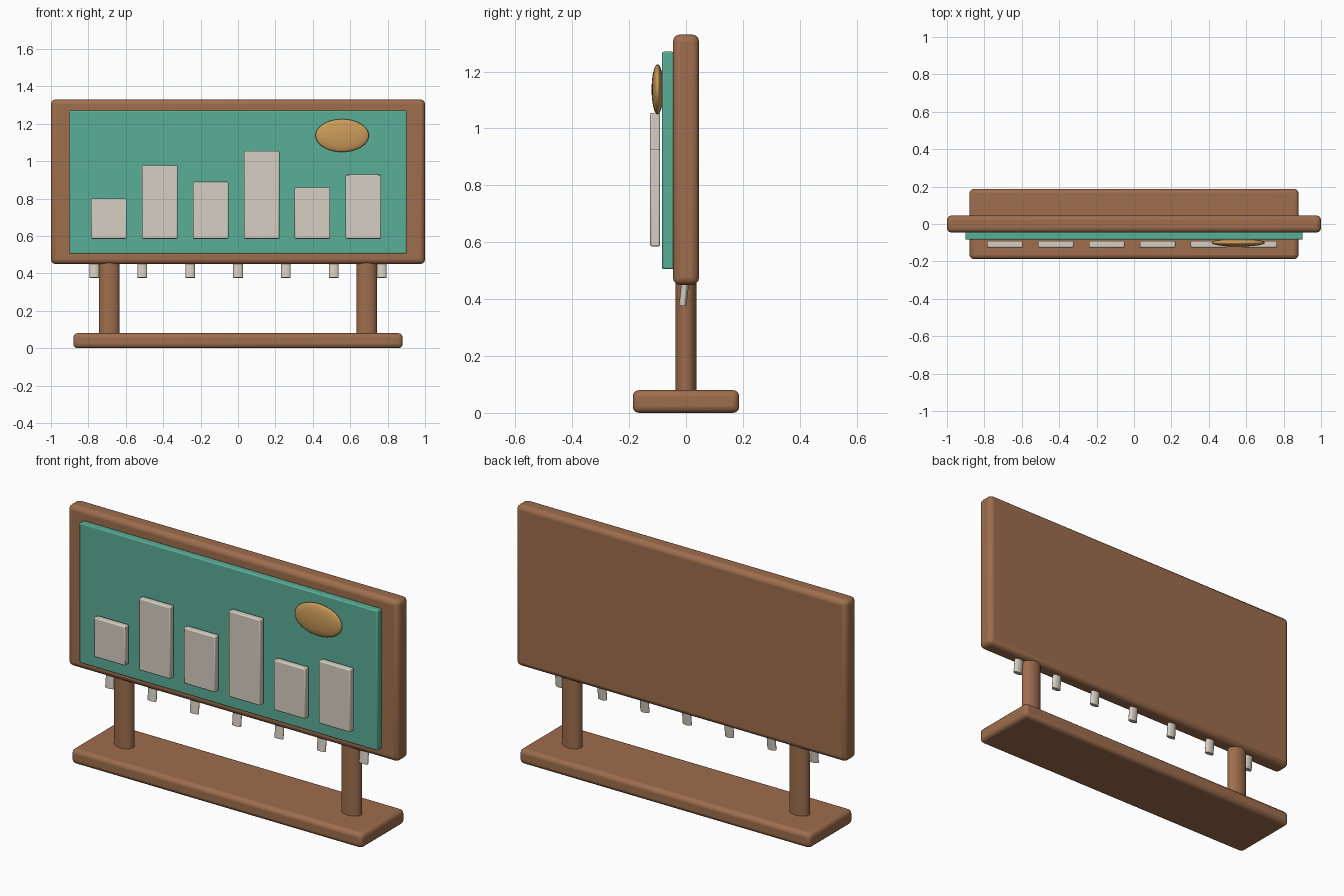
import bpy, math

if "Cube" in bpy.data.objects:
    bpy.data.objects.remove(bpy.data.objects["Cube"])


def material(name, rgb):
    m = bpy.data.materials.new(name)
    m.diffuse_color = (*rgb, 1)
    m.use_nodes = True
    m.node_tree.nodes["Principled BSDF"].inputs["Base Color"].default_value = m.diffuse_color
    return m


WOOD = material("wood", (0.34, 0.155, 0.075))
TEAL = material("teal", (0.10, 0.42, 0.31))
CREAM = material("cream", (0.67, 0.62, 0.54))
GOLD = material("gold", (0.60, 0.33, 0.10))


def finish(name, mat, scale, angle=40):
    ob = bpy.context.object
    ob.name = name
    ob.scale = scale
    bpy.ops.object.transform_apply(location=False, rotation=False, scale=True)
    ob.data.materials.append(mat)
    bpy.ops.object.shade_smooth_by_angle(angle=math.radians(angle))
    return ob


def box(name, mat, x, y, z, bevel, segments=3):
    # each of x, y, z is a (low, high) range
    bpy.ops.mesh.primitive_cube_add(size=1, location=[(a + b) / 2 for a, b in (x, y, z)])
    ob = finish(name, mat, [b - a for a, b in (x, y, z)])
    mod = ob.modifiers.new("bevel", "BEVEL")
    mod.width = bevel
    mod.segments = segments
    return ob


def rod(name, mat, x, y, z0, z1, rx, ry, tilt=0):
    bpy.ops.mesh.primitive_cylinder_add(vertices=32, radius=1, depth=1, location=(x, y, (z0 + z1) / 2))
    ob = finish(name, mat, (rx, ry, z1 - z0))
    ob.rotation_euler.x = tilt
    return ob


# Base plank and the two oval posts
box("base", WOOD, (-0.88, 0.88), (-0.187, 0.187), (0, 0.08), 0.022)
for side, x in (("left", -0.688), ("right", 0.688)):
    rod(side + "_post", WOOD, x, 0, 0.05, 0.50, 0.055, 0.037)

# Backboard and raised front panel
box("backboard", WOOD, (-1, 1), (-0.046, 0.046), (0.45, 1.33), 0.025)
box("panel", TEAL, (-0.902, 0.902), (-0.084, -0.044), (0.505, 1.27), 0.006, 2)

# Row of cards of varying height
for i, top in enumerate((0.80, 0.978, 0.89, 1.055, 0.86, 0.928)):
    x = -0.69 + 0.272 * i
    box(f"card_{i + 1}", CREAM, (x - 0.095, x + 0.095), (-0.126, -0.091), (0.585, top), 0.006, 2)

# Oval disc in the upper corner
bpy.ops.mesh.primitive_uv_sphere_add(segments=32, ring_count=16, radius=1, location=(0.557, -0.10, 1.137))
finish("oval_disc", GOLD, (0.143, 0.021, 0.088), 180)

# Slightly tilted pegs under the board
for i in range(7):
    rod(f"peg_{i + 1}", CREAM, -0.768 + 0.256 * i, -0.006, 0.376, 0.48, 0.026, 0.0135, -math.radians(6))
